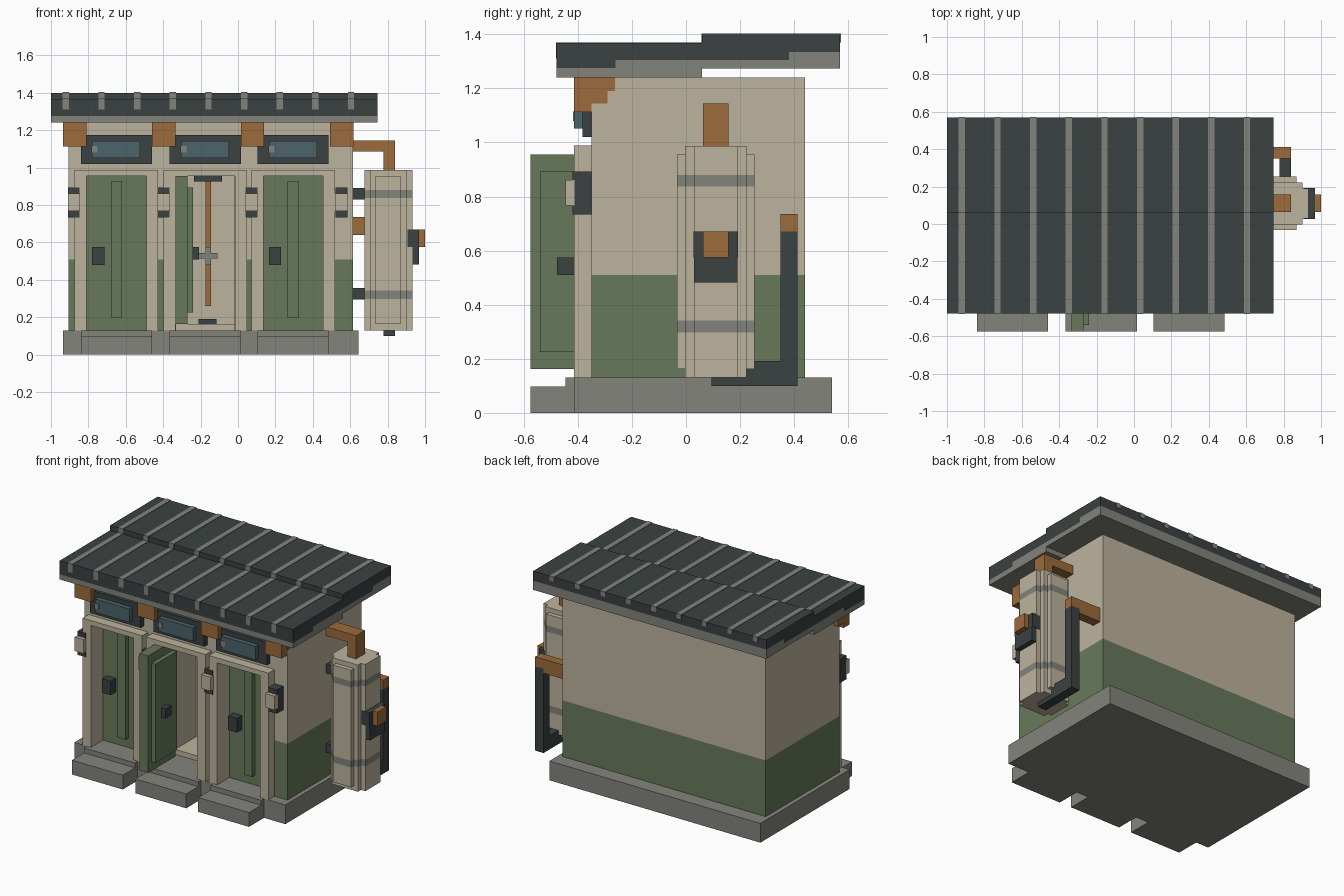
import bpy

if "Cube" in bpy.data.objects:
    bpy.data.objects.remove(bpy.data.objects["Cube"], do_unlink=True)


def material(name, rgb):
    lin = [((c / 255 + 0.055) / 1.055) ** 2.4 for c in rgb] + [1.0]
    m = bpy.data.materials.new(name)
    m.use_nodes = True
    m.diffuse_color = lin
    bsdf = next(n for n in m.node_tree.nodes if n.type == 'BSDF_PRINCIPLED')
    bsdf.inputs["Base Color"].default_value = lin
    bsdf.inputs["Roughness"].default_value = 0.9
    return m


CREAM = material("cream_plaster", (189, 180, 158))
GREEN = material("olive_green", (104, 121, 91))
DARK = material("dark_slate", (59, 65, 66))
GREY = material("concrete_grey", (131, 132, 124))
ORANGE = material("copper_orange", (156, 107, 59))
GLASS = material("window_blue", (75, 99, 106))


def make(name, mat, *boxes):
    """One object from axis-aligned boxes given as (x0, x1, y0, y1, z0, z1)."""
    verts, faces = [], []
    quads = [(0, 1, 3, 2), (4, 6, 7, 5), (0, 4, 5, 1), (2, 3, 7, 6), (0, 2, 6, 4), (1, 5, 7, 3)]
    for x0, x1, y0, y1, z0, z1 in boxes:
        n = len(verts)
        verts += [(x, y, z) for x in (x0, x1) for y in (y0, y1) for z in (z0, z1)]
        faces += [tuple(n + i for i in q) for q in quads]
    me = bpy.data.meshes.new(name)
    me.from_pydata(verts, [], faces)
    me.materials.append(mat)
    ob = bpy.data.objects.new(name, me)
    bpy.context.collection.objects.link(ob)
    return ob


WX0, WX1, WF, WB = -0.905, 0.615, -0.35, 0.44   # wall extents
DOOR_Y, ROOM_Y, FRONT = -0.28, 0.03, -0.415     # door plane, shower back wall, frame front
BAYS = (-0.65, -0.175, 0.295)                   # door centres
HALF, FRAME = 0.16, 0.223                       # half widths of opening and frame

# Base and door steps
make("base_slab", GREY, (-0.935, 0.645, FRONT, 0.54, 0, 0.13))
for i, c in enumerate(BAYS):
    make(f"door_step_{i}", GREY, (c - 0.19, c + 0.19, -0.575, FRONT, 0, 0.097),
         (c - 0.19, c + 0.19, -0.445, FRONT, 0, 0.13))

# Walls: green below, cream above, with an open middle room
for name, mat, z0, z1 in (("lower_wall", GREEN, 0.13, 0.51), ("upper_wall", CREAM, 0.51, 0.955)):
    edges = [WX0] + [c + s * FRAME for c in BAYS for s in (-1, 1)] + [WX1]
    piers = [(edges[k], edges[k + 1], WF, DOOR_Y, z0, z1) for k in range(0, 8, 2)]
    make(name, mat, *piers,
         (WX0, BAYS[1] - HALF, DOOR_Y, ROOM_Y, z0, z1),
         (BAYS[1] + HALF, WX1, DOOR_Y, ROOM_Y, z0, z1),
         (WX0, WX1, ROOM_Y, WB, z0, z1))
make("top_wall", CREAM, (WX0, WX1, WF, WB, 0.955, 1.24))

# Shower room lining, tray and fittings
rx0, rx1 = BAYS[1] - HALF, BAYS[1] + HALF
make("room_lining", CREAM,
     (rx0 - 0.002, rx0 + 0.004, DOOR_Y, ROOM_Y, 0.13, 0.955),
     (rx1 - 0.004, rx1 + 0.002, DOOR_Y, ROOM_Y, 0.13, 0.955),
     (rx0, rx1, ROOM_Y - 0.004, ROOM_Y + 0.002, 0.13, 0.955))
make("shower_tray", CREAM, (rx0, rx1, -0.2, ROOM_Y, 0.13, 0.163))
make("shower_pipe", ORANGE, (-0.175, -0.145, -0.01, ROOM_Y, 0.26, 0.93))
make("shower_valve", GREY, (-0.21, -0.11, -0.04, -0.01, 0.513, 0.543),
     (-0.175, -0.145, -0.045, -0.01, 0.48, 0.575))
make("shower_head", DARK, (-0.235, -0.085, -0.13, 0.0, 0.925, 0.957))
make("shower_drain", DARK, (-0.21, -0.115, -0.12, -0.03, 0.16, 0.19))

# Door frames, windows above them
for i, c in enumerate(BAYS):
    make(f"door_frame_{i}", CREAM,
         (c - FRAME, c - HALF, FRONT, DOOR_Y, 0.13, 0.955),
         (c + HALF, c + FRAME, FRONT, DOOR_Y, 0.13, 0.955),
         (c - FRAME, c + FRAME, FRONT, WF, 0.955, 0.988))
    make(f"window_frame_{i}", DARK, (c - 0.19, c + 0.19, -0.383, WF, 1.02, 1.175))
    make(f"window_glass_{i}", GLASS, (c - 0.13, c + 0.127, FRONT, -0.383, 1.052, 1.143))
    make(f"window_glint_{i}", GREY, (c - 0.132, c - 0.1, FRONT - 0.003, FRONT + 0.003, 1.08, 1.115))

# Closed doors
for side, c in (("right", BAYS[0]), ("left", BAYS[2])):
    make(f"{side}_door", GREEN, (c - HALF, c + HALF, DOOR_Y - 0.005, DOOR_Y + 0.01, 0.13, 0.955),
         (c - 0.03, c + 0.03, DOOR_Y - 0.035, DOOR_Y, 0.195, 0.925))
    make(f"{side}_door_handle", DARK, (c - 0.13, c - 0.065, DOOR_Y - 0.06, DOOR_Y, 0.48, 0.575))

# Open middle door
make("open_door", GREEN, (rx0, -0.27, -0.575, DOOR_Y, 0.163, 0.955),
     (-0.27, -0.24, -0.54, -0.31, 0.225, 0.893))
make("open_door_handle", DARK, (-0.24, -0.208, -0.477, -0.415, 0.51, 0.575))

# Wall lamps on the piers
for i, x in enumerate((-0.908, -0.43, 0.04, 0.52)):
    w = 0.06 if i == 0 else 0.065
    make(f"lamp_bracket_{i}", DARK, (x, x + w, -0.42, WF, 0.733, 0.893))
    make(f"lamp_shade_{i}", CREAM, (x - 0.002, x + w + 0.002, -0.446, -0.412, 0.767, 0.862))

# Eave brackets
for i, x in enumerate((-0.935, -0.46, 0.015, 0.492)):
    make(f"eave_bracket_{i}", ORANGE, (x, x + 0.125, FRONT, WF, 1.113, 1.24),
         (x, x + 0.126, WF, -0.29, 1.145, 1.24), (x, x + 0.126, -0.29, -0.263, 1.19, 1.24))

# Two-step roof with grey eaves and seams
RX0, RX1 = -1.0, 0.745
make("roof_eaves", GREY, (RX0, RX1, -0.478, -0.26, 1.24, 1.275), (RX0, RX1, -0.26, 0.06, 1.24, 1.305),
     (RX0, RX1, 0.06, 0.38, 1.273, 1.305), (RX0, RX1, 0.38, 0.57, 1.273, 1.335))
make("roof_panels", DARK, (RX0, RX1, -0.478, -0.26, 1.275, 1.367), (RX0, RX1, -0.26, 0.06, 1.305, 1.367),
     (RX0, RX1, 0.06, 0.38, 1.305, 1.4), (RX0, RX1, 0.38, 0.57, 1.335, 1.4))
for i in range(9):
    x = -0.92 + i * 0.1905
    make(f"roof_seam_{i}", GREY, (x - 0.017, x + 0.017, -0.481, 0.06, 1.31, 1.37),
         (x - 0.017, x + 0.017, 0.058, 0.573, 1.37, 1.403))

# Water tank: stepped round section, stacked in coloured bands
levels = (0.13, 0.297, 0.342, 0.838, 0.88, 0.987)
for i, (z0, z1) in enumerate(zip(levels, levels[1:])):
    za, zb = max(z0, 0.163), min(z1, 0.955)
    make(f"tank_section_{i}", GREY if i % 2 else CREAM,
         (0.735, 0.87, -0.033, 0.253, za, zb),
         (0.705, 0.9, -0.003, 0.223, z0, z1),
         (0.677, 0.932, 0.03, 0.19, z0, z1))
make("tank_mounts", DARK, (WX1, 0.685, 0.065, 0.16, 0.83, 0.892), (WX1, 0.685, 0.065, 0.16, 0.295, 0.355))
make("tank_gauge", DARK, (0.932, 0.967, 0.03, 0.19, 0.482, 0.67), (0.905, 0.967, 0.027, 0.193, 0.575, 0.67))
make("gauge_knob", ORANGE, (0.967, 1.0, 0.063, 0.157, 0.575, 0.67))

# Tank pipes
make("inlet_pipe", ORANGE, (WX1, 0.84, 0.063, 0.157, 1.085, 1.145), (0.777, 0.84, 0.063, 0.157, 0.98, 1.085))
make("outlet_elbow", ORANGE, (WX1, 0.777, 0.35, 0.413, 0.64, 0.735), (0.777, 0.84, 0.35, 0.413, 0.67, 0.735))
make("outlet_pipe", DARK, (0.777, 0.84, 0.35, 0.413, 0.1, 0.67),
     (0.777, 0.84, 0.095, 0.35, 0.1, 0.163), (0.777, 0.84, 0.253, 0.35, 0.163, 0.192))
